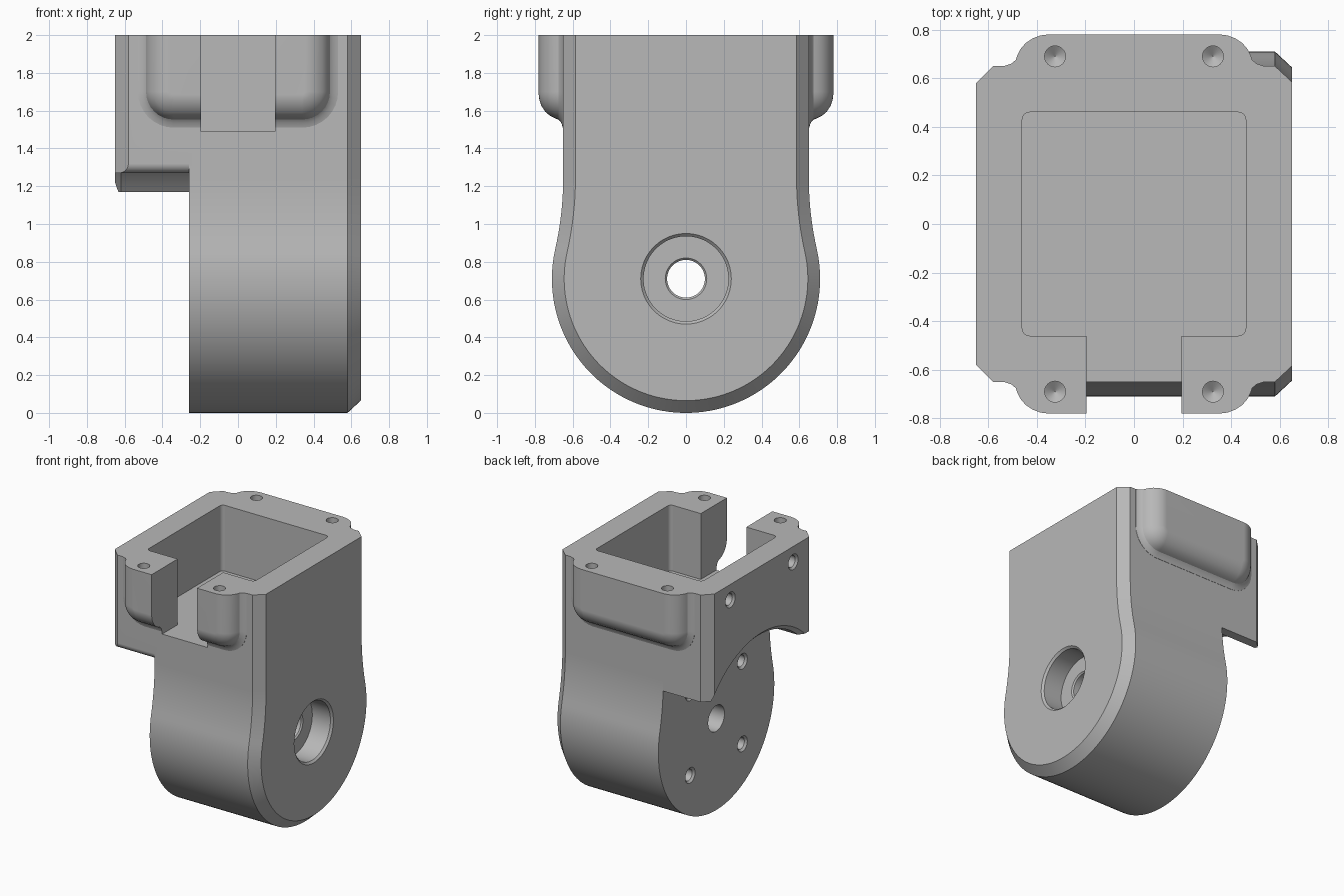
import bpy, bmesh, math
from mathutils import Vector

cube = bpy.data.objects.get("Cube")
if cube:
    bpy.data.objects.remove(cube, do_unlink=True)

grey = bpy.data.materials.new("plain grey")
grey.use_nodes = True
grey.diffuse_color = (0.48, 0.48, 0.48, 1)
grey.node_tree.nodes["Principled BSDF"].inputs["Base Color"].default_value = (0.48, 0.48, 0.48, 1)

PIVOT_Z, R_DISC, HALF_Y, TOP = 0.71, 0.71, 0.65, 2.1   # blanks run past z = 2, trimmed later
BLOCK_X, STEP_X = -0.65, -0.26


def loft(name, rings):
    """Closed solid through matching rings of points."""
    bm = bmesh.new()
    loops = [[bm.verts.new(p) for p in ring] for ring in rings]
    n = len(loops[0])
    for a, b in zip(loops, loops[1:]):
        for i in range(n):
            j = (i + 1) % n
            bm.faces.new((a[i], a[j], b[j], b[i]))
    bm.faces.new(loops[0])
    bm.faces.new(loops[-1])
    bmesh.ops.recalc_face_normals(bm, faces=bm.faces)
    mesh = bpy.data.meshes.new(name)
    bm.to_mesh(mesh)
    bm.free()
    mesh.materials.append(grey)
    ob = bpy.data.objects.new(name, mesh)
    bpy.context.collection.objects.link(ob)
    return ob


def box(name, x, y, z):
    return loft(name, [[(x[0], y[0], h), (x[1], y[0], h), (x[1], y[1], h), (x[0], y[1], h)] for h in z])


def revolve(name, profile, centre, axis, n=32):
    """Turned solid; profile holds (distance along axis, radius)."""
    axis = Vector(axis)
    u = axis.orthogonal().normalized()
    v = axis.cross(u)
    c = Vector(centre)
    turn = [2 * math.pi * i / n for i in range(n)]
    return loft(name, [[c + axis * d + (u * math.cos(t) + v * math.sin(t)) * r for t in turn]
                       for d, r in profile])


def combine(target, other, operation):
    mod = target.modifiers.new("combine", 'BOOLEAN')
    mod.operation, mod.solver, mod.object = operation, 'EXACT', other
    bpy.context.view_layer.objects.active = target
    bpy.ops.object.modifier_apply(modifier=mod.name)
    bpy.data.objects.remove(other, do_unlink=True)


def arc(cy, cz, r, a0, a1, n):
    return [(cy + r * math.cos(a0 + (a1 - a0) * i / n), cz + r * math.sin(a0 + (a1 - a0) * i / n))
            for i in range(n + 1)]


# Body: round lower end blending into straight sides, chamfered on the +x side
def body_ring(x, inset):
    blend, blend_z = 1.75, 1.25
    a = math.atan2(blend_z - PIVOT_Z, HALF_Y + blend)
    side = arc(0, PIVOT_Z, R_DISC - inset, -math.pi / 2, a, 40)
    side += arc(HALF_Y + blend, blend_z, blend + inset, math.pi + a, math.pi, 10)[1:]
    side.append((HALF_Y - inset, TOP))
    return [(x, y, z) for y, z in side] + [(x, -y, z) for y, z in reversed(side[1:])]


body = loft("bracket_housing", [body_ring(STEP_X, 0), body_ring(0.58, 0), body_ring(0.65, 0.065)])

# Upper block overhanging on the -x side
outline = [(-0.2, -HALF_Y), (-0.2, HALF_Y), (-0.58, HALF_Y), (BLOCK_X, 0.58),
           (BLOCK_X, -0.58), (-0.58, -HALF_Y)]
block = loft("overhang_block", [[(x, y, z) for x, y in outline] for z in (1.17, TOP)])

# Clearance arc around the disc, with a slight flare on the outer face
combine(block, revolve("clearance_cutter", [(-0.7, 0.82), (-0.62, 0.74), (STEP_X, 0.74)],
                       (0, 0, PIVOT_Z), (1, 0, 0), 96), 'DIFFERENCE')
# Raised and rounded lower edge on the front
edge = [(-0.46, 1.0), (-0.46, 1.27)] + arc(-0.6, 1.32, 0.05, -math.pi / 2, -math.pi, 6)
edge += [(-0.8, 1.32), (-0.8, 1.0)]
combine(block, loft("edge_cutter", [[(x, y, z) for y, z in edge] for x in (-0.8, STEP_X)]), 'DIFFERENCE')
combine(body, block, 'UNION')


# Screw bosses on front and back: U-shaped outline lofted outward with soft edges
def boss_ring(y, grow):
    w, low, r = 0.48, 1.56, 0.14
    half = arc(w - r, low + r, r + grow, -math.pi / 2, 0, 8) + [(w + grow, TOP)]
    return [(x, y, z) for x, z in half] + [(-x, y, z) for x, z in reversed(half)]


soft_edge = [(0.55, 0.05), (0.652, 0.05), (0.66, 0.025), (0.675, 0.007), (0.695, 0),
             (0.72, -0.013), (0.745, -0.034), (0.765, -0.065), (0.776, -0.095), (0.78, -0.125)]
for side in (-1, 1):
    combine(body, loft("screw_boss", [boss_ring(side * y, g) for y, g in soft_edge]), 'UNION')

# Trim the top flat
combine(body, box("top_trim", (-1, 1), (-1, 1), (2.0, 2.4)), 'DIFFERENCE')

# Square cavity with rounded corners, joined with the front slot
c, r = 0.43, 0.03
cavity = []
for k, (sx, sy) in enumerate(((1, 1), (-1, 1), (-1, -1), (1, -1))):
    cavity += arc(sx * c, sy * c, r, k * math.pi / 2, (k + 1) * math.pi / 2, 5)
pocket = loft("cavity_cutter", [[(x, y, z) for x, y in cavity] for z in (1.49, 2.3)])
combine(pocket, box("slot_cutter", (-0.195, 0.195), (-0.9, -0.3), (1.49, 2.3)), 'UNION')
combine(body, pocket, 'DIFFERENCE')

# Pivot hole with counterbore
combine(body, revolve("pivot_cutter", [(-0.4, 0.10), (0.47, 0.10), (0.48, 0.11), (0.48, 0.225),
                                       (0.635, 0.225), (0.66, 0.25)],
                      (0, 0, PIVOT_Z), (1, 0, 0), 48), 'DIFFERENCE')

# Blind screw holes with conical ends
top_hole = [(-0.1, 0.043), (0.25, 0.043), (0.28, 0.001)]
side_hole = [(-0.02, 0.08), (0.015, 0.045), (0.12, 0.045), (0.145, 0.001)]
for sx in (-1, 1):
    for sy in (-1, 1):
        combine(body, revolve("boss_hole", top_hole, (sx * 0.325, sy * 0.69, 2), (0, 0, -1), 24), 'DIFFERENCE')
        combine(body, revolve("disc_hole", side_hole, (STEP_X, sy * 0.32, PIVOT_Z + sx * 0.32),
                              (1, 0, 0), 24), 'DIFFERENCE')
for sy in (-1, 1):
    combine(body, revolve("block_hole", side_hole, (BLOCK_X, sy * 0.385, 1.88), (1, 0, 0), 24), 'DIFFERENCE')

# Smooth curves, crisp edges
bpy.ops.object.select_all(action='DESELECT')
body.select_set(True)
bpy.context.view_layer.objects.active = body
bpy.ops.object.shade_smooth_by_angle(angle=math.radians(30))
weighted = body.modifiers.new("even_shading", 'WEIGHTED_NORMAL')
weighted.keep_sharp = True
